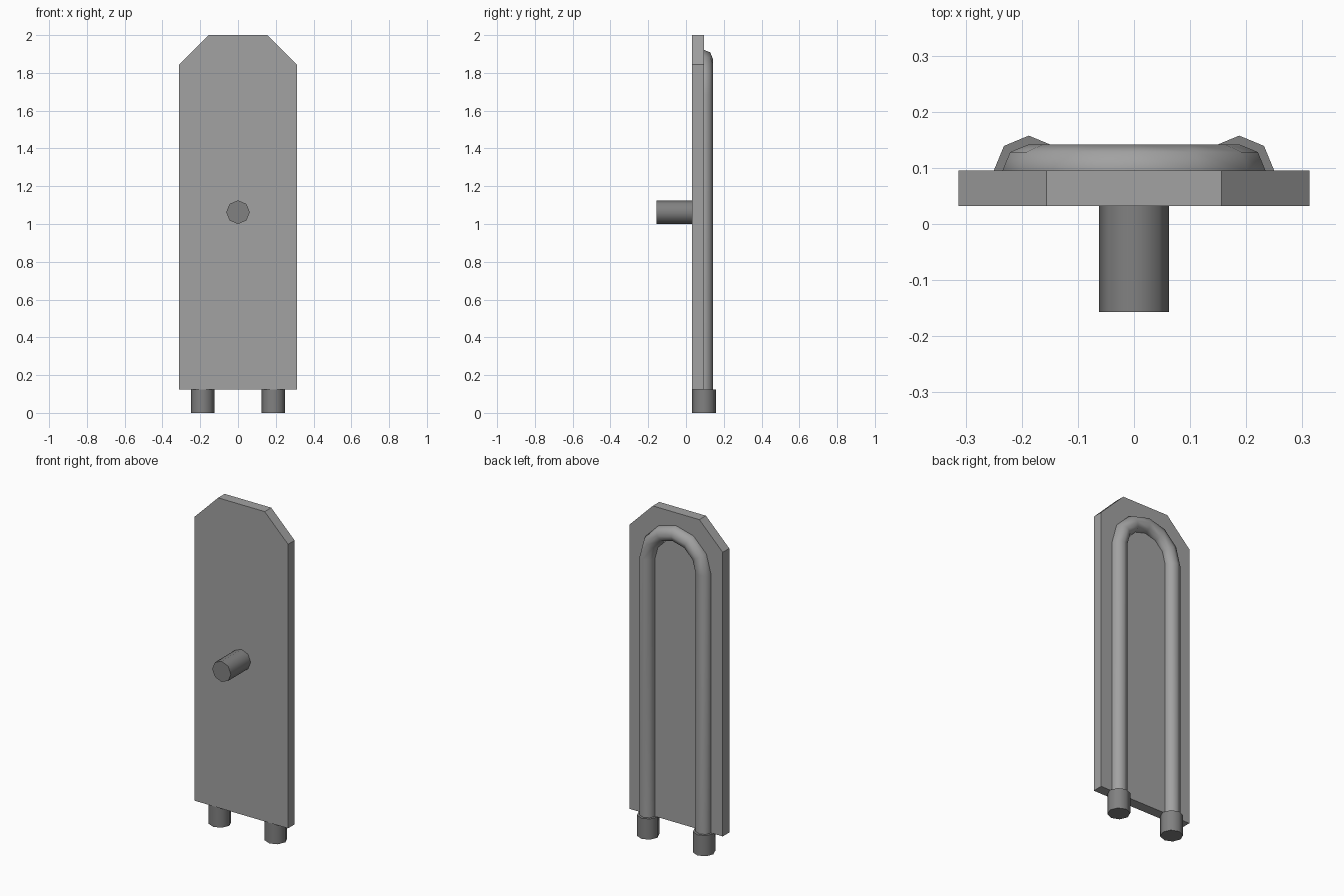
import bpy, bmesh, math
from mathutils import Vector

if "Cube" in bpy.data.objects:
    bpy.data.objects.remove(bpy.data.objects["Cube"])


def material(name, v):
    m = bpy.data.materials.new(name)
    m.diffuse_color = (v, v, v, 1)
    m.use_nodes = True
    m.node_tree.nodes["Principled BSDF"].inputs["Base Color"].default_value = m.diffuse_color
    return m


light = material("light grey metal", 0.36)
dark = material("dark grey metal", 0.22)


def make_object(name, bm, mat, smooth=False):
    bmesh.ops.recalc_face_normals(bm, faces=bm.faces)
    mesh = bpy.data.meshes.new(name)
    bm.to_mesh(mesh)
    bm.free()
    mesh.materials.append(mat)
    ob = bpy.data.objects.new(name, mesh)
    bpy.context.collection.objects.link(ob)
    if smooth:
        bpy.context.view_layer.objects.active = ob
        ob.select_set(True)
        bpy.ops.object.shade_smooth_by_angle(angle=math.radians(50))
        ob.select_set(False)
    return ob


def sweep(name, path, side, radius, mat, sides=8):
    """Octagonal tube along a planar path; side = normal of the path plane."""
    bm = bmesh.new()
    rings = []
    for i, p in enumerate(path):
        t = path[min(i + 1, len(path) - 1)] - path[max(i - 1, 0)]
        u = side.cross(t.normalized())
        angles = [2 * math.pi * k / sides for k in range(sides)]
        rings.append([bm.verts.new(p + radius * (u * math.cos(a) + side * math.sin(a)))
                      for a in angles])
    for a, b in zip(rings, rings[1:]):
        for k in range(sides):
            n = (k + 1) % sides
            bm.faces.new((a[k], a[n], b[n], b[k]))
    bm.faces.new(rings[0])
    bm.faces.new(rings[-1])
    return make_object(name, bm, mat, True)


# Flat plate with two cut top corners
W, C, Y0, Y1 = 0.3125, 0.156, 0.0325, 0.095
bm = bmesh.new()
outline = [(-W, 0.125), (W, 0.125), (W, 1.844), (C, 2), (-C, 2), (-W, 1.844)]
face = bm.faces.new([bm.verts.new((x, Y0, z)) for x, z in outline])
ext = bmesh.ops.extrude_face_region(bm, geom=[face])
bmesh.ops.translate(bm, vec=(0, Y1 - Y0, 0),
                    verts=[g for g in ext["geom"] if isinstance(g, bmesh.types.BMVert)])
# the extrude keeps the first face as the front cap
make_object("back_plate", bm, light)

Y = Vector((0, 1, 0))
R = 0.1875

# Front peg
sweep("front_peg", [Vector((0, -0.157, 1.0625)), Vector((0, Y0, 1.0625))],
      Vector((1, 0, 0)), 0.0625, dark)

# Two end fittings below the plate
for name, s in (("left_fitting", -1), ("right_fitting", 1)):
    sweep(name, [Vector((s * R, Y1, 0)), Vector((s * R, Y1, 0.125))], Y, 0.0625, dark)

# U-shaped tube on the back, half sunk into the plate
path = [Vector((R, Y1, 0.12))]
path += [Vector((R * math.cos(math.pi * k / 6), Y1, 1.6875 + R * math.sin(math.pi * k / 6)))
         for k in range(7)]
path += [Vector((-R, Y1, 0.12))]
sweep("u_tube", path, Y, 0.047, light)
